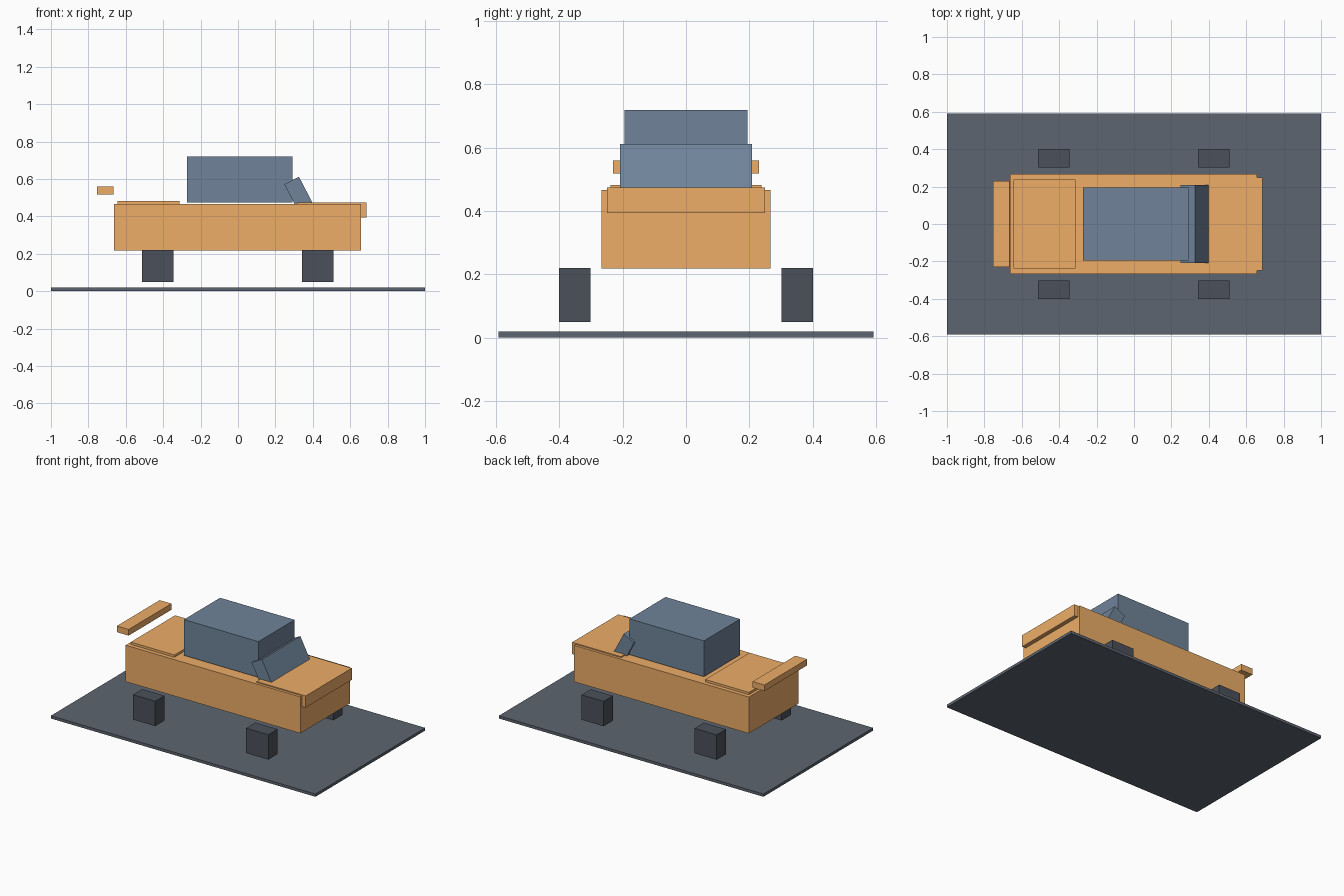
import bpy, bmesh, math
from mathutils import Matrix

if "Cube" in bpy.data.objects:
    bpy.data.objects.remove(bpy.data.objects["Cube"])


def material(name, rgb):
    m = bpy.data.materials.new(name)
    m.diffuse_color = (*rgb, 1)
    m.use_nodes = True
    m.node_tree.nodes["Principled BSDF"].inputs["Base Color"].default_value = m.diffuse_color
    return m


ORANGE = material("orange_paint", (0.85, 0.42, 0.14))
GLASS = material("blue_grey_glass", (0.16, 0.23, 0.32))
DARK = material("dark_rubber", (0.07, 0.08, 0.10))
ROAD = material("road_grey", (0.11, 0.13, 0.16))


def box(name, x, y, z, mat, tilt=0.0):
    """Box from (min, max) ranges, optionally tilted about the y axis."""
    size = [b - a for a, b in (x, y, z)]
    bm = bmesh.new()
    bmesh.ops.create_cube(bm, size=1, matrix=Matrix.Diagonal((*size, 1)))
    me = bpy.data.meshes.new(name)
    bm.to_mesh(me)
    bm.free()
    me.materials.append(mat)
    ob = bpy.data.objects.new(name, me)
    ob.location = [(a + b) / 2 for a, b in (x, y, z)]
    ob.rotation_euler.y = tilt
    bpy.context.collection.objects.link(ob)
    return ob


def wide(half):
    return (-half, half)


# Base slab
box("ground_slab", wide(1.0), wide(0.592), (0, 0.019), ROAD)

# Painted bodywork
box("car_body", (-0.662, 0.658), wide(0.267), (0.218, 0.467), ORANGE)
box("hood", (0.316, 0.686), wide(0.249), (0.394, 0.474), ORANGE)
box("trunk_lid", (-0.643, -0.313), wide(0.239), (0.42, 0.483), ORANGE)
box("rear_spoiler", (-0.754, -0.665), wide(0.231), (0.518, 0.56), ORANGE)

# Cabin and raked windshield
box("cabin", (-0.272, 0.291), wide(0.195), (0.474, 0.719), GLASS)
box("windshield", (0.282, 0.370), wide(0.208), (0.431, 0.601), GLASS,
    math.radians(-27.5))

# Blocky wheels
for end, x in (("rear", -0.429), ("front", 0.426)):
    for side, y in (("right", -0.351), ("left", 0.351)):
        box(f"{end}_{side}_wheel", (x - 0.084, x + 0.084),
            (y - 0.05, y + 0.05), (0.05, 0.22), DARK)
